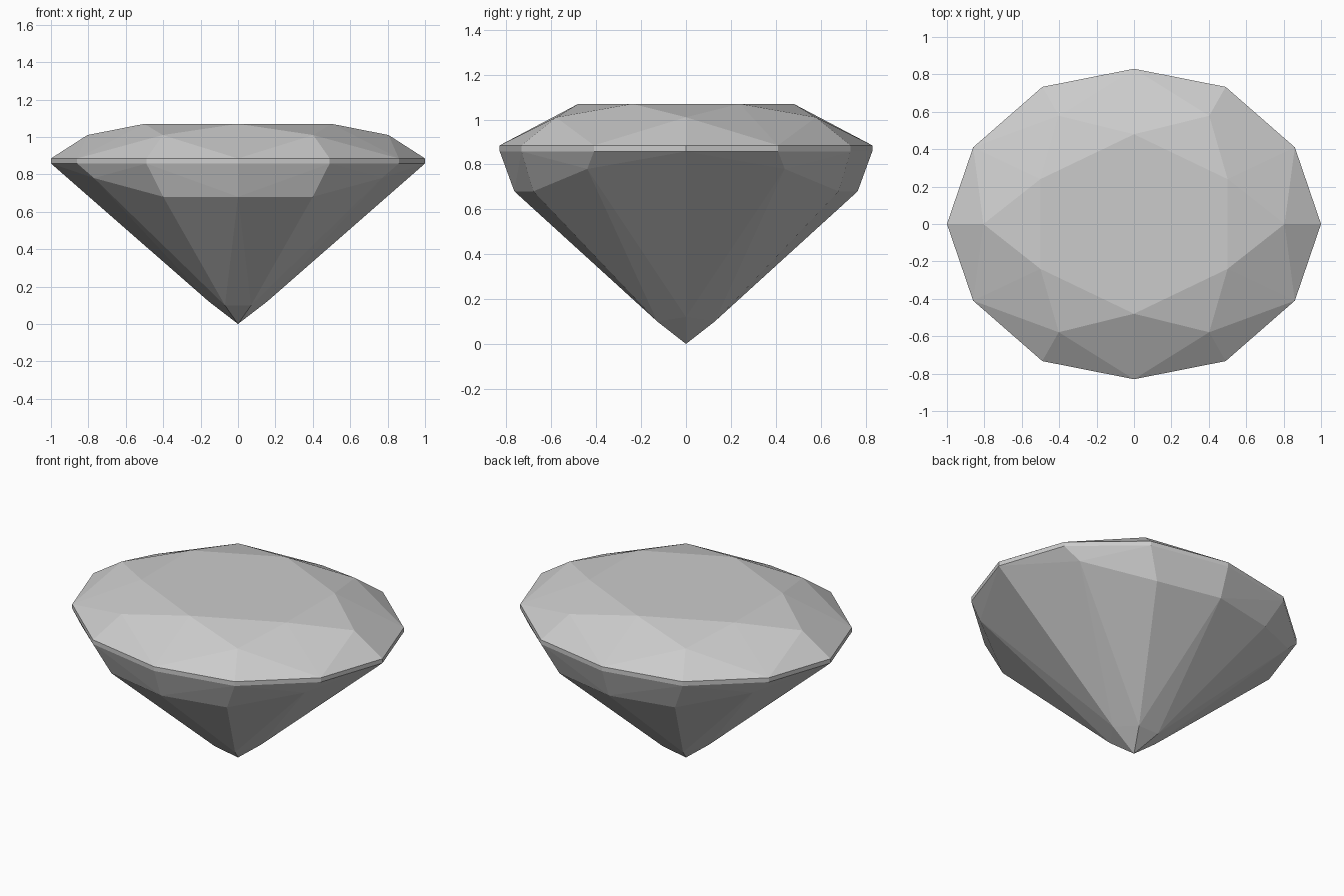
import bpy
import bmesh
from math import radians, cos, sin

cube = bpy.data.objects.get("Cube")
if cube:
    bpy.data.objects.remove(cube, do_unlink=True)

DEPTH = 0.83          # the stone is slightly oval


def flat_material(name, colour):
    mat = bpy.data.materials.new(name)
    mat.use_nodes = True
    mat.diffuse_color = colour
    bsdf = mat.node_tree.nodes["Principled BSDF"]
    bsdf.inputs["Base Color"].default_value = colour
    bsdf.inputs["Roughness"].default_value = 0.5
    return mat


def oval_ring(count, start, radius, z):
    """Corners of an oval ring, starting at an angle in degrees."""
    angles = [radians(start + 360 * i / count) for i in range(count)]
    return [(radius * cos(a), DEPTH * radius * sin(a), z) for a in angles]


def mirrored(x, y, z):
    """One corner repeated across both vertical planes."""
    return {(sx * x, sy * y, z) for sx in (1, -1) for sy in (1, -1)}


corners = []
# Crown: table, star corners
corners += oval_ring(6, 30, 0.578, 1.07)
corners += oval_ring(6, 0, 0.805, 1.01)
# Girdle: upper and lower rims
for rim in (0.885, 0.858):
    for point in ((1, 0), (0.86, 0.41), (0.49, 0.733), (0, DEPTH)):
        corners += sorted(mirrored(*point, rim))
# Pavilion: break facets, then the small facets above the point
for point in ((0.77, 0.44, 0.78), (0.40, 0.68, 0.68), (0, 0.765, 0.68),
              (0.156, 0, 0.12), (0.07, 0.128, 0.10)):
    corners += sorted(mirrored(*point))
corners.append((0, 0, 0))

# Facets wrap the corners as a convex cut stone
bm = bmesh.new()
for co in corners:
    bm.verts.new(co)
bmesh.ops.remove_doubles(bm, verts=bm.verts[:], dist=0.0005)
bmesh.ops.convex_hull(bm, input=bm.verts[:])
bmesh.ops.dissolve_limit(bm, angle_limit=radians(1), verts=bm.verts[:],
                         edges=bm.edges[:])
bmesh.ops.recalc_face_normals(bm, faces=bm.faces[:])

mesh = bpy.data.meshes.new("cut_gem")
bm.to_mesh(mesh)
bm.free()
mesh.materials.append(flat_material("pale_grey", (0.6, 0.6, 0.6, 1)))
gem = bpy.data.objects.new("cut_gem", mesh)
bpy.context.collection.objects.link(gem)
